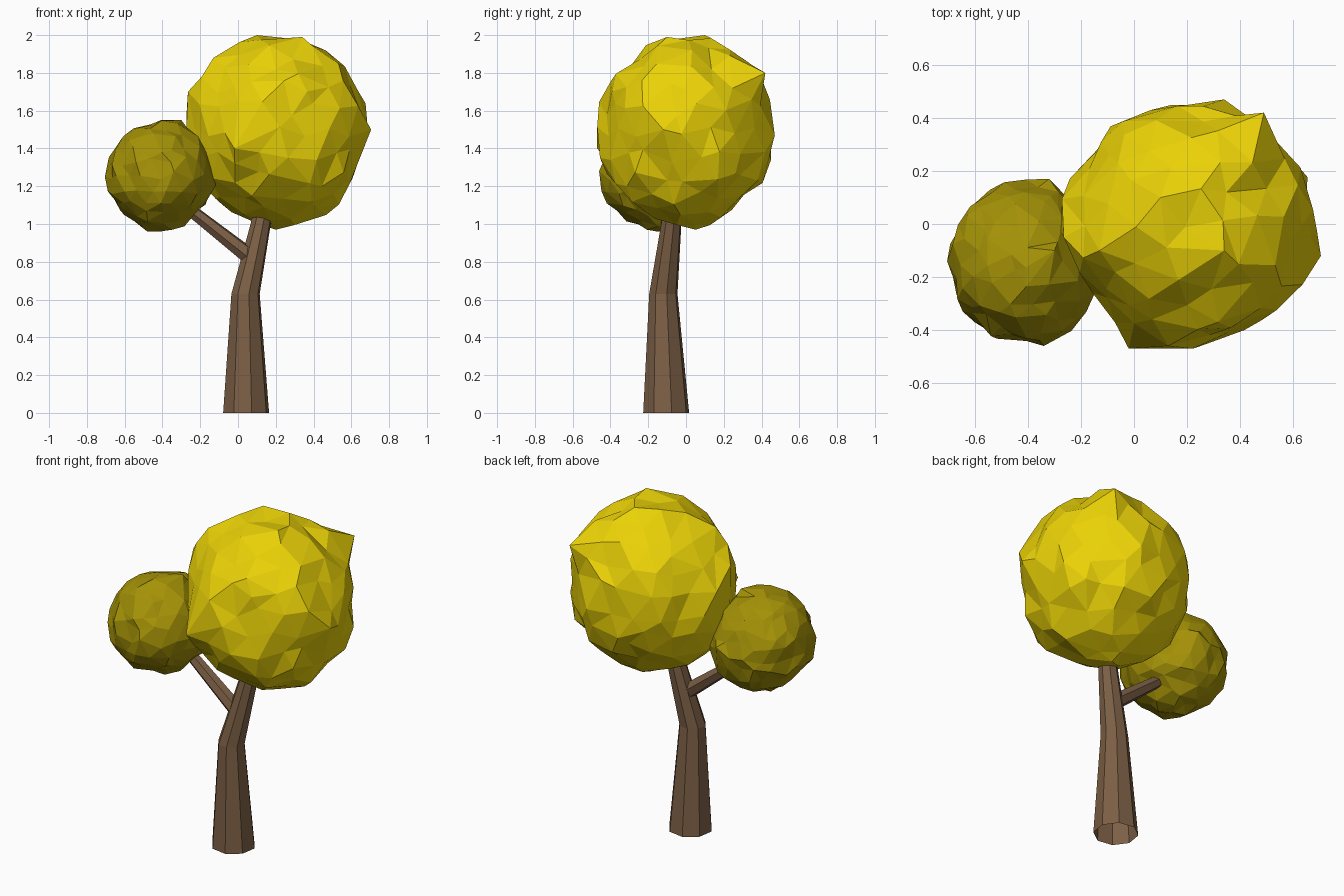
import bpy, bmesh, math, random
from mathutils import Vector

if "Cube" in bpy.data.objects:
    bpy.data.objects.remove(bpy.data.objects["Cube"])


def material(name, rgb):
    m = bpy.data.materials.new(name)
    m.diffuse_color = (*rgb, 1)
    m.use_nodes = True
    m.node_tree.nodes["Principled BSDF"].inputs["Base Color"].default_value = m.diffuse_color
    return m


def finish(name, bm, mat):
    me = bpy.data.meshes.new(name)
    bm.to_mesh(me)
    bm.free()
    me.materials.append(mat)
    ob = bpy.data.objects.new(name, me)
    bpy.context.collection.objects.link(ob)
    return ob


# Tapered faceted tube, open at the base: stations are (x, y, z, radius)
def limb(name, stations, sides, axis, mat):
    bm = bmesh.new()
    turn = Vector((0, 0, 1)).rotation_difference(Vector(axis))
    rings = []
    for x, y, z, r in stations:
        ring = []
        for i in range(sides):
            a = 2 * math.pi * (i + 0.3) / sides
            p = turn @ Vector((r * math.cos(a), r * math.sin(a), 0))
            ring.append(bm.verts.new(p + Vector((x, y, z))))
        rings.append(ring)
    for lo, hi in zip(rings, rings[1:]):
        for i in range(sides):
            j = (i + 1) % sides
            bm.faces.new((lo[i], lo[j], hi[j], hi[i]))
    bm.faces.new(rings[-1])
    return finish(name, bm, mat)


# Crumpled icosphere kept inside a bounding box; anchors pull out lumps
def crown(name, lo, hi, seed, radial, slide, anchors, mat):
    rng = random.Random(seed)
    lo, hi = Vector(lo), Vector(hi)
    mid, half = (lo + hi) / 2, (hi - lo) / 2
    bm = bmesh.new()
    bmesh.ops.create_icosphere(bm, subdivisions=3, radius=1)
    for v in bm.verts:
        n = v.co.normalized()
        d = Vector([rng.uniform(-slide, slide) for _ in range(3)])
        n = (n + d - n * d.dot(n)).normalized()
        v.co = n * (0.965 + rng.uniform(-radial, radial))
    for a in anchors:
        t = Vector([(a[k] - mid[k]) / half[k] for k in range(3)])
        tip = min(bm.verts, key=lambda v: (v.co.normalized() - t.normalized()).length)
        near = {e.other_vert(tip) for e in tip.link_edges}
        for v in near:
            v.co *= 1 + 0.3 * (t.length - 1)
        tip.co = t
    for v in bm.verts:
        for k in range(3):
            v.co[k] = mid[k] + half[k] * max(-1, min(1, v.co[k]))
    return finish(name, bm, mat)


bark = material("bark", (0.2, 0.115, 0.06))
bright = material("bright_leaves", (0.82, 0.64, 0.002))
dark = material("dark_leaves", (0.37, 0.285, 0.002))

# Trunk with a bend, and side branch
limb("trunk", [(0.043, -0.105, 0, 0.125), (0.04, -0.12, 0.63, 0.077),
               (0.12, -0.078, 1.0, 0.055), (0.14, -0.067, 1.1, 0.05)],
     8, (0, 0, 1), bark)
limb("branch", [(0.085, -0.105, 0.81, 0.047), (-0.31, -0.09, 1.12, 0.032)],
     6, (-0.38, 0.015, 0.31), bark)

# Foliage, with the lumps that show in the outlines
crown("large_crown", (-0.275, -0.47, 0.97), (0.705, 0.47, 2.0), 4, 0.05, 0.075,
      [(0.49, 0.42, 1.8), (0.34, 0.47, 1.47), (-0.02, -0.47, 1.4),
       (0.705, -0.12, 1.5), (-0.265, -0.05, 1.7), (-0.13, -0.1, 1.88),
       (0.1, 0.1, 2.0), (0.34, -0.1, 1.99), (0.2, 0.05, 0.97)], bright)
crown("small_crown", (-0.705, -0.46, 0.96), (-0.12, 0.17, 1.55), 9, 0.05, 0.075,
      [(-0.705, -0.14, 1.25), (-0.34, -0.46, 1.28), (-0.32, 0.17, 1.3),
       (-0.3, -0.1, 1.55), (-0.48, -0.13, 0.96), (-0.12, -0.2, 1.2)], dark)
